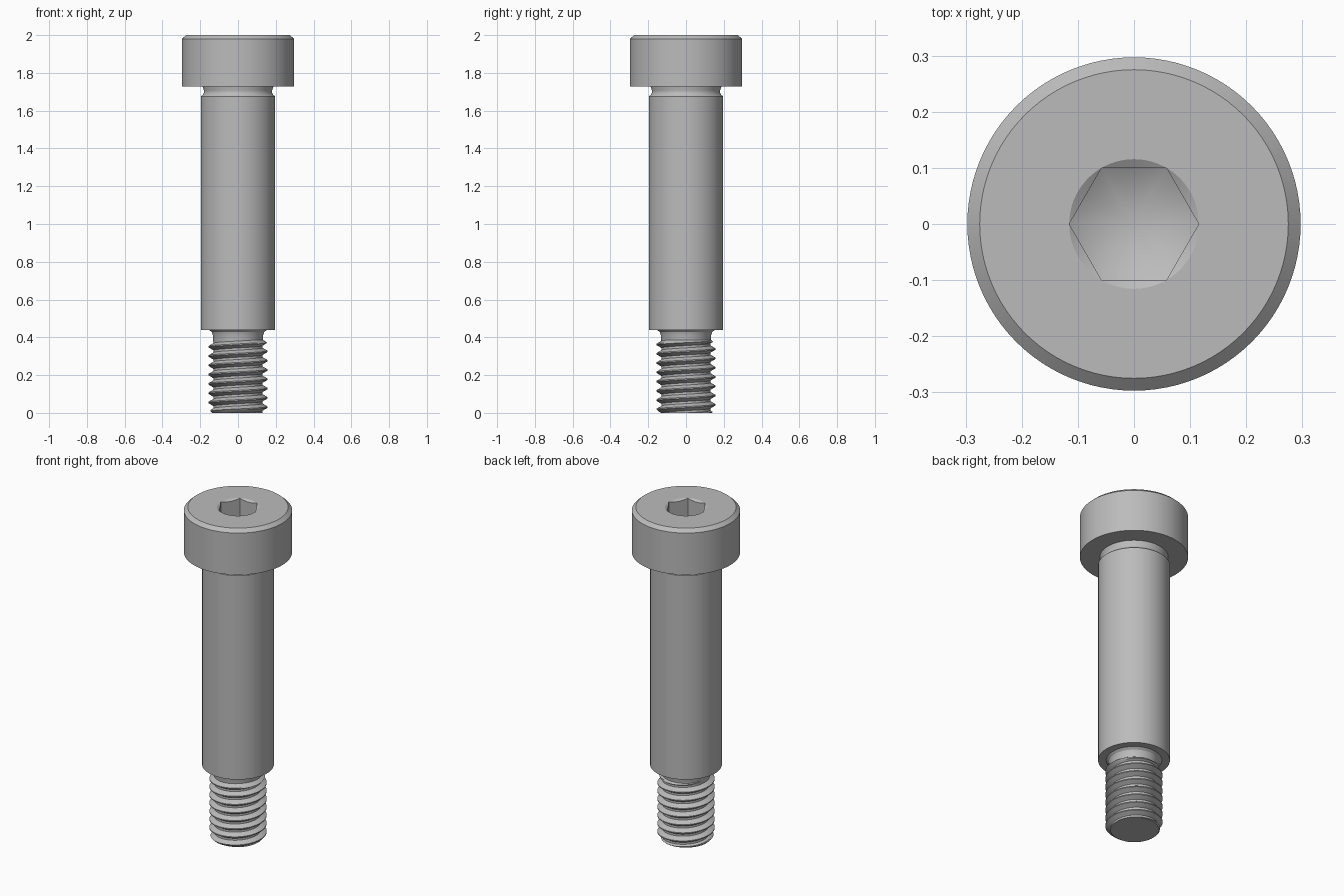
import bpy, bmesh
from math import cos, sin, pi, tan, radians

if "Cube" in bpy.data.objects:
    bpy.data.objects.remove(bpy.data.objects["Cube"])

SEGMENTS = 96
steel = bpy.data.materials.new("steel grey")
steel.use_nodes = True
GREY = (0.5, 0.5, 0.5, 1)
steel.diffuse_color = GREY
steel.node_tree.nodes["Principled BSDF"].inputs["Base Color"].default_value = GREY


def loft(name, rings):
    """Skin rings; each is an (r, z) pair or a function of angle giving one."""
    bm = bmesh.new()
    rows = []
    for ring in rings:
        row = []
        for i in range(SEGMENTS + 1):
            a = 2 * pi * i / SEGMENTS
            r, z = ring(a) if callable(ring) else ring
            row.append(bm.verts.new((r * cos(a), r * sin(a), z)))
        rows.append(row)
    for low, high in zip(rows, rows[1:]):
        for i in range(SEGMENTS):
            bm.faces.new((low[i], low[i + 1], high[i + 1], high[i]))
    bmesh.ops.remove_doubles(bm, verts=bm.verts[:], dist=1e-5)
    bmesh.ops.dissolve_degenerate(bm, edges=bm.edges[:], dist=1e-5)
    bmesh.ops.recalc_face_normals(bm, faces=bm.faces[:])
    mesh = bpy.data.meshes.new(name)
    bm.to_mesh(mesh)
    bm.free()
    mesh.materials.append(steel)
    obj = bpy.data.objects.new(name, mesh)
    bpy.context.collection.objects.link(obj)
    bpy.ops.object.select_all(action="DESELECT")
    obj.select_set(True)
    bpy.context.view_layer.objects.active = obj
    bpy.ops.object.shade_smooth_by_angle(angle=radians(30))
    return obj


# Head with chamfered rim and countersunk hexagonal socket
FLAT = 0.1
CORNER = FLAT / cos(pi / 6)


def hex_radius(a):
    return FLAT / cos(a % (pi / 3) - pi / 6)


def hex_ring(z, slope):
    def ring(a):
        r = hex_radius(a)
        return r, z - (CORNER - r) * slope
    return ring


floor = 1.83
loft("socket_head", [
    (0, 1.727), (0.297, 1.727), (0.297, 1.98), (0.275, 2), (CORNER, 2),
    hex_ring(2, 0.6), hex_ring(floor, tan(pi / 6)),
    (0, floor - CORNER * tan(pi / 6))])

# Shoulder with an undercut at each end
loft("shoulder", [
    (0, 0.36), (0.128, 0.36), (0.132, 0.385), (0.133, 0.41), (0.139, 0.428),
    (0.153, 0.44), (0.197, 0.44), (0.197, 1.675), (0.186, 1.684),
    (0.181, 1.695), (0.181, 1.708), (0.188, 1.728), (0.188, 1.74), (0, 1.74)])

# Helical thread, clamped to its length and chamfered at both ends
PITCH, ROOT, CREST, TOP = 0.0492, 0.13, 0.157, 0.388
STEPS = (0, 0.12, 0.24, 0.4, 0.56, 0.68, 0.84)


def thread_radius(a, z):
    t = (z / PITCH - a / (2 * pi)) % 1
    rise = min((t - 0.24) / 0.32, (1 - t) / 0.32)
    r = ROOT + (CREST - ROOT) * max(0, min(1, rise))
    return min(r, 0.137 + z, ROOT + 1.5 * (TOP - z))


def thread_ring(turn):
    def ring(a):
        z = max(0, min(TOP, PITCH * (turn + a / (2 * pi))))
        return thread_radius(a, z), z
    return ring


turns = [k + s for k in range(-2, 10) for s in STEPS]
loft("thread", [(0, 0)] + [thread_ring(t) for t in turns] + [(0, TOP)])
